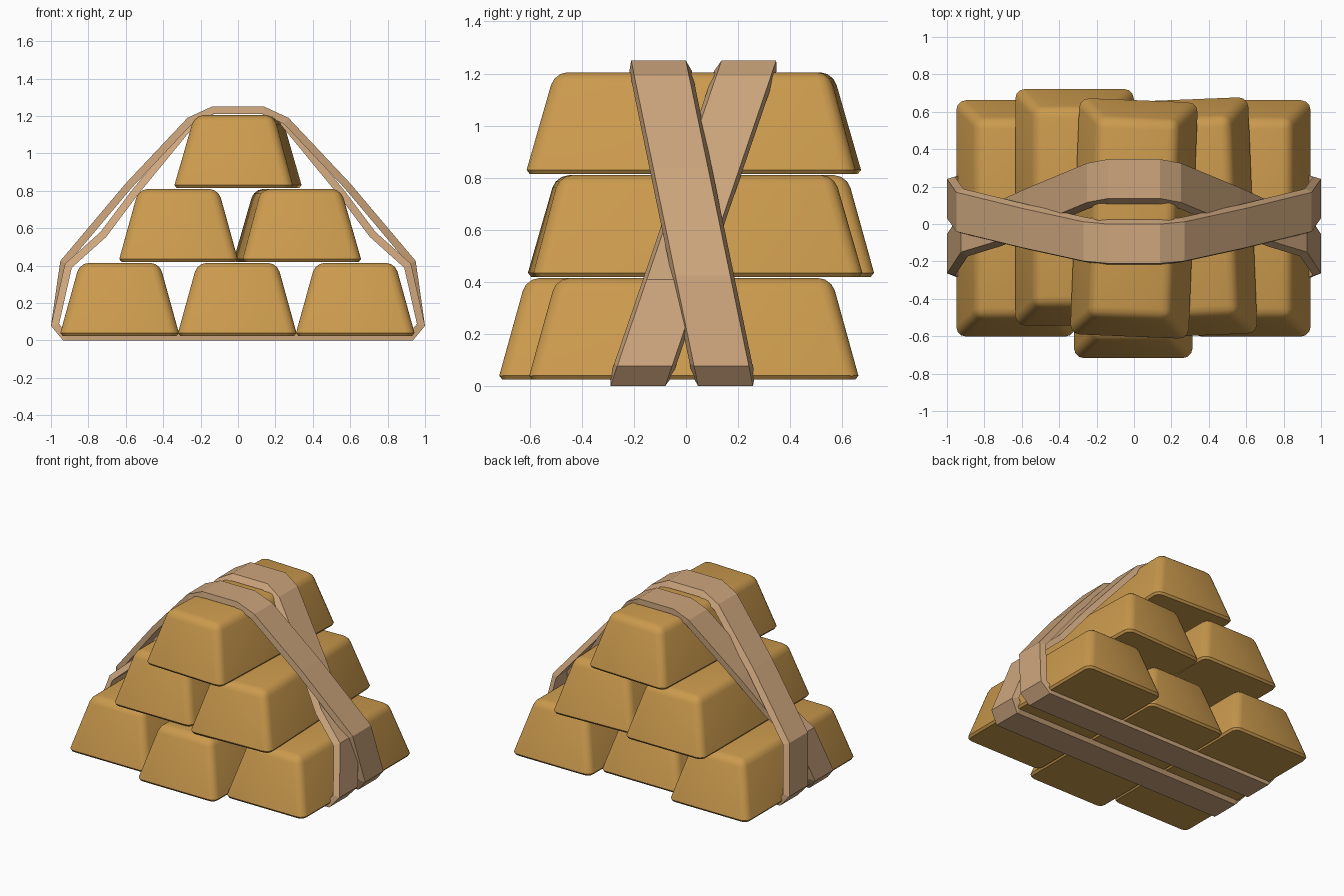
import bpy, bmesh, math
from mathutils import Vector, Matrix

if "Cube" in bpy.data.objects:
    bpy.data.objects.remove(bpy.data.objects["Cube"])


def material(name, rgb):
    m = bpy.data.materials.new(name)
    m.diffuse_color = (*rgb, 1)
    m.use_nodes = True
    m.node_tree.nodes["Principled BSDF"].inputs["Base Color"].default_value = m.diffuse_color
    return m


GOLD = material("gold", (0.60, 0.325, 0.075))
LEATHER = material("tan_leather", (0.61, 0.38, 0.205))


def finish(bm, name, mat, smooth):
    bmesh.ops.recalc_face_normals(bm, faces=bm.faces[:])
    me = bpy.data.meshes.new(name)
    bm.to_mesh(me)
    bm.free()
    me.materials.append(mat)
    ob = bpy.data.objects.new(name, me)
    bpy.context.collection.objects.link(ob)
    if smooth:
        bpy.ops.object.select_all(action='DESELECT')
        ob.select_set(True)
        bpy.context.view_layer.objects.active = ob
        bpy.ops.object.shade_smooth_by_angle(angle=math.radians(38))
    return ob


# Tapered ingot with rounded top and corners and a thin chamfer underneath
def ingot(name, x, y, z, turn=0):
    hx, hy, h, inset = 0.321, 0.636, 0.39, 0.108
    bm = bmesh.new()
    bmesh.ops.create_cube(bm, size=2)
    for v in bm.verts:
        top = v.co.z > 0
        d = inset if top else 0
        v.co = Vector((v.co.x * (hx - d), v.co.y * (hy - d), h if top else 0))
    upper = [e for e in bm.edges if max(v.co.z for v in e.verts) > 0.1]
    bmesh.ops.bevel(bm, geom=upper, offset=0.05, offset_type='OFFSET',
                    segments=3, profile=0.5, affect='EDGES')
    lower = [e for e in bm.edges if all(v.co.z < 1e-4 for v in e.verts)]
    bmesh.ops.bevel(bm, geom=lower, offset=0.016, offset_type='OFFSET',
                    segments=1, profile=0.5, affect='EDGES')
    ob = finish(bm, name, GOLD, True)
    ob.location = (x, y, z)
    ob.rotation_euler.z = math.radians(turn)


# Closed strap: a profile around the stack, leaned along y as it rises
def strap(name, half, y0, lean, thick=0.04):
    pts = [Vector(p) for p in half] + [Vector((-x, z)) for x, z in reversed(half)]
    n = len(pts)
    inner = []
    for i, p in enumerate(pts):
        a = (p - pts[i - 1]).normalized()
        b = (pts[(i + 1) % n] - p).normalized()
        na, nb = Vector((-a.y, a.x)), Vector((-b.y, b.x))
        inner.append(p + (na + nb) * thick / (1 + na.dot(nb)))
    bm = bmesh.new()
    rings = []
    for p, q in zip(pts, inner):
        ring = []
        for c, w in ((p, -0.105), (p, 0.105), (q, 0.12), (q, -0.12)):
            ring.append(bm.verts.new((c.x, y0 + lean * c.y + w, c.y)))
        rings.append(ring)
    for i in range(n):
        r, s = rings[i], rings[(i + 1) % n]
        for k in range(4):
            bm.faces.new((r[k], r[(k + 1) % 4], s[(k + 1) % 4], s[k]))
    finish(bm, name, LEATHER, False)


# Bottom row, middle row, top ingot
ingot("bottom_left_ingot", -0.633, 0.03, 0.025)
ingot("bottom_middle_ingot", -0.004, -0.085, 0.025)
ingot("bottom_right_ingot", 0.627, 0.03, 0.025)
ingot("middle_left_ingot", -0.318, 0.09, 0.42)
ingot("middle_right_ingot", 0.318, 0.035, 0.42, 2.3)
ingot("top_ingot", 0, 0.03, 0.815, -2.3)

# Two crossing straps; the outer one passes over the inner one
strap("outer_strap", [(0.935, 0), (1.0, 0.078), (0.95, 0.425), (0.6, 0.84),
                      (0.27, 1.19), (0.14, 1.25)], 0.152, -0.206)
strap("inner_strap", [(0.935, 0), (1.0, 0.078), (0.925, 0.41), (0.735, 0.58),
                      (0.57, 0.80), (0.25, 1.19), (0.14, 1.25)], -0.185, 0.341)
